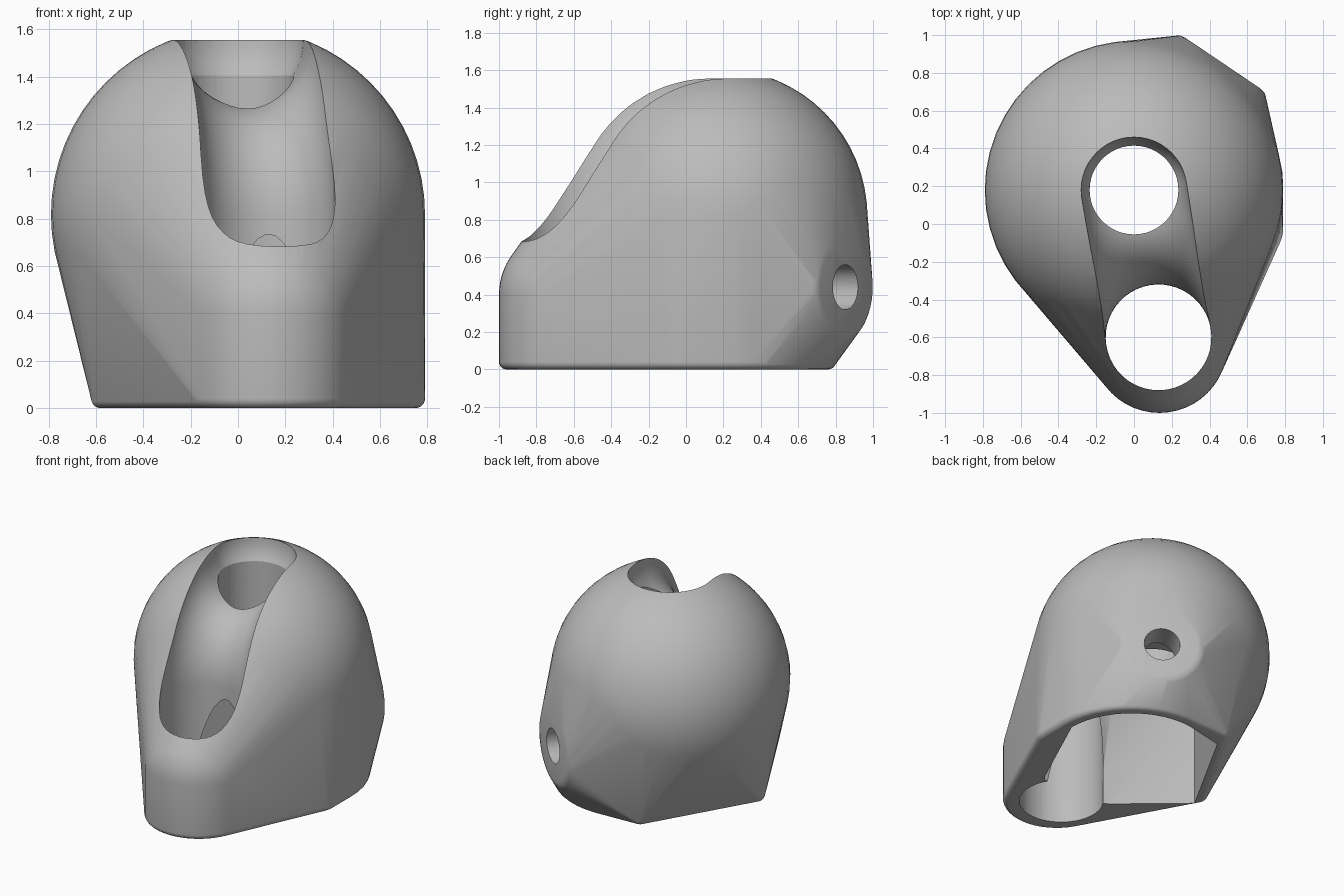
import bpy, bmesh, math
from mathutils import Vector

cube = bpy.data.objects.get("Cube")
if cube:
    bpy.data.objects.remove(cube, do_unlink=True)

grey = bpy.data.materials.new("plain grey")
grey.use_nodes = True
grey.diffuse_color = (0.5, 0.5, 0.5, 1)
grey.node_tree.nodes["Principled BSDF"].inputs["Base Color"].default_value = grey.diffuse_color

BALL, BALL_R = Vector((0, 0.18, 0.817)), 0.79
POST, POST_R = Vector((0.135, -0.64, 0.4)), 0.36
BOSS, BOSS_DIR = Vector((0.47, 0.852, 0.44)), Vector((0.56, 0.83, 0)).normalized()
GROOVE_R = 0.28


def to_object(name, bm):
    bmesh.ops.recalc_face_normals(bm, faces=bm.faces)
    mesh = bpy.data.meshes.new(name)
    bm.to_mesh(mesh)
    bm.free()
    mesh.materials.append(grey)
    obj = bpy.data.objects.new(name, mesh)
    bpy.context.collection.objects.link(obj)
    return obj


def ring(centre, axis, radius, n=48):
    turn = Vector(axis).to_track_quat('Z', 'Y')
    return [Vector(centre) + turn @ Vector((radius * math.cos(a), radius * math.sin(a), 0))
            for a in (math.tau * i / n for i in range(n))]


def hull(name, points):
    bm = bmesh.new()
    for p in points:
        bm.verts.new(p)
    out = bmesh.ops.convex_hull(bm, input=bm.verts)
    loose = set(out["geom_interior"]) | set(out["geom_unused"])
    bmesh.ops.delete(bm, geom=[v for v in loose if isinstance(v, bmesh.types.BMVert)], context='VERTS')
    return to_object(name, bm)


def sphere_points(centre, radius, rows=32):
    return [p for i in range(1, rows)
            for p in ring(centre + Vector((0, 0, radius * math.cos(math.pi * i / rows))),
                          (0, 0, 1), radius * math.sin(math.pi * i / rows))] + \
           [centre + Vector((0, 0, radius)), centre - Vector((0, 0, radius))]


def rod(name, start, end, radius):
    start, end = Vector(start), Vector(end)
    return hull(name, ring(start, end - start, radius) + ring(end, end - start, radius))


def cut(target, cutter):
    mod = target.modifiers.new("cut", 'BOOLEAN')
    mod.operation, mod.solver, mod.object = 'DIFFERENCE', 'EXACT', cutter
    bpy.context.view_layer.update()
    mesh = bpy.data.meshes.new_from_object(target.evaluated_get(bpy.context.evaluated_depsgraph_get()))
    target.modifiers.clear()
    target.data = mesh
    bpy.data.objects.remove(cutter, do_unlink=True)


# Body: one skin stretched over ball, front post, side boss and rounded foot
points = sphere_points(BALL, BALL_R) + sphere_points(POST, POST_R)
for back, inset in ((0.05, 0), (0.02, 0.012), (0.006, 0.03), (0, 0.06)):
    points += ring(BOSS - BOSS_DIR * back, BOSS_DIR, 0.3 - inset)
foot = ((POST.x, POST.y, POST_R), (0.6, -0.02, 0.19), (0.19, 0.2, 0.6),
        (-0.14, 0.725, 0.06), (-0.55, 0, 0.07))
for x, y, r in foot:
    for i in range(6):
        a = math.pi / 2 * i / 5
        points += ring((x, y, 0.04 * (1 - math.sin(a))), (0, 0, 1), r - 0.04 * (1 - math.cos(a)))
body = hull("body", points)

# Groove: tube running level at the top, then bending straight down in the post
across = Vector((0.13, -0.78, 0))
level, rise = 0.16, 0.739
reach = across.length - level
across.normalize()
side = across.cross(Vector((0, 0, 1)))
stations = [(BALL + Vector((0, 0, rise)), across)]
for i in range(25):
    t = math.pi / 2 * i / 24
    centre = BALL + across * (level + reach * math.sin(t)) + Vector((0, 0, rise * math.cos(t)))
    tangent = (across * reach * math.cos(t) - Vector((0, 0, rise * math.sin(t)))).normalized()
    stations.append((centre, tangent))
stations.append((stations[-1][0] - Vector((0, 0, 1)), Vector((0, 0, -1))))
bm = bmesh.new()
loops = []
for centre, tangent in stations:
    up = side.cross(tangent)
    loops.append([bm.verts.new(centre + GROOVE_R * (side * math.cos(a) + up * math.sin(a)))
                  for a in (math.tau * k / 48 for k in range(48))])
for low, high in zip(loops, loops[1:]):
    for k in range(48):
        bm.faces.new((low[k], low[k - 1], high[k - 1], high[k]))
bm.faces.new(loops[0])
bm.faces.new(loops[-1])
cut(body, to_object("groove_cutter", bm))

# Round dish at the top and the shaft beneath it
cut(body, hull("dish_cutter", sphere_points(BALL + Vector((0, 0, rise)), GROOVE_R)))
cut(body, rod("shaft_cutter", (0, 0.18, -0.2), (0, 0.18, 1.7), 0.235))

# Hollow under the body, its sloping front wall opening an arch into the post
plan = [(-0.57, -0.05), (-0.18, 0.65), (0.63, 0.03)]
plan += [(p.x, p.y) for p in ring((0.19, 0.2, 0), (0, 0, 1), 0.52) if p.y > 0.15]
hollow = [(x, y, z) for x, y in plan for z in (-0.1, 0.74)]
hollow += [(x, -0.456 + 0.185 * z, z) for x in (-0.08, 0.4) for z in (-0.1, 0.74)]
cut(body, hull("hollow_cutter", hollow))

# Side hole through the boss
cut(body, rod("side_hole_cutter", BOSS + BOSS_DIR * 0.1, BOSS - BOSS_DIR * 0.5, 0.12))

bpy.ops.object.select_all(action='DESELECT')
body.select_set(True)
bpy.context.view_layer.objects.active = body
bpy.ops.object.shade_smooth_by_angle(angle=math.radians(30))
